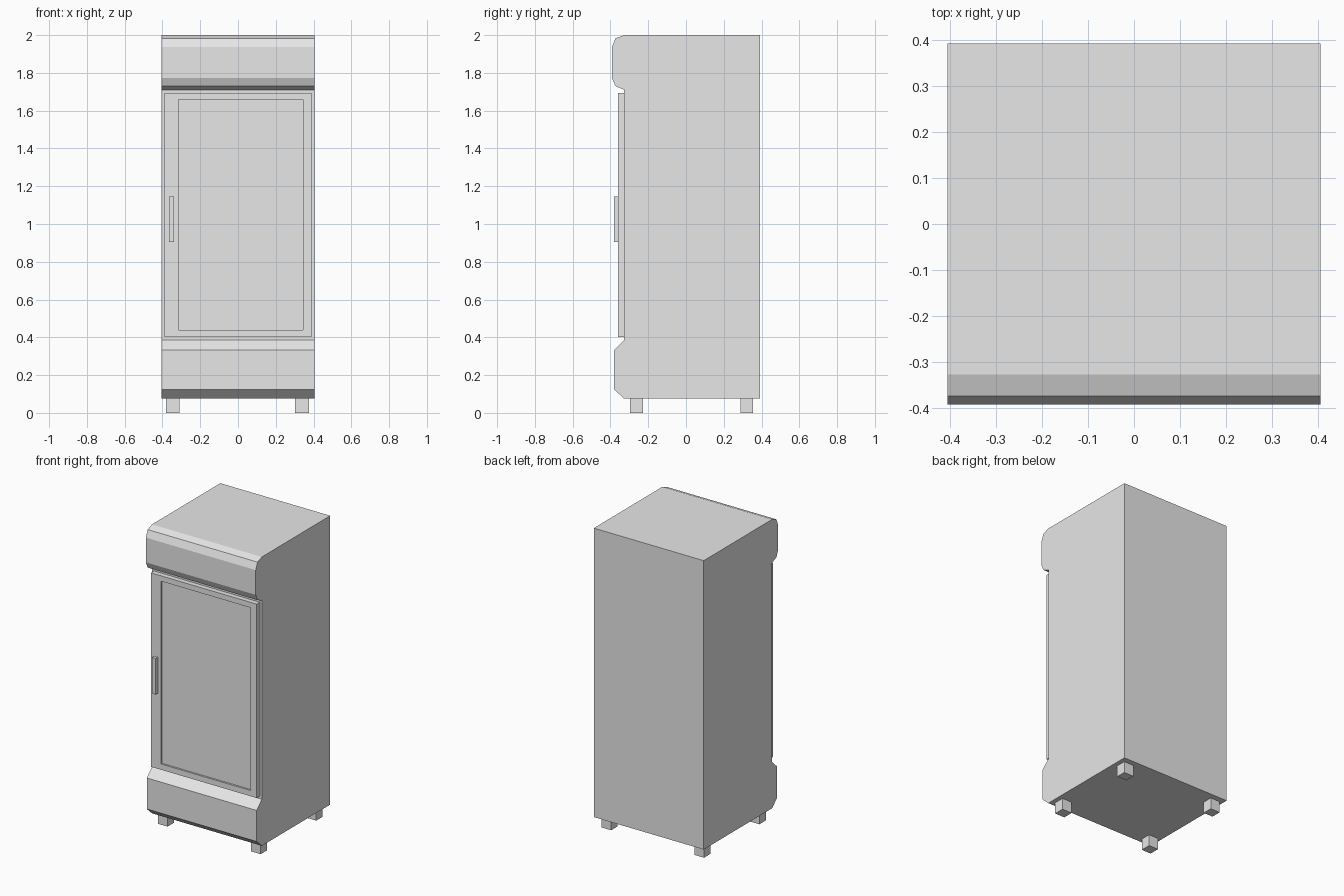
import bpy
import bmesh

cube = bpy.data.objects.get("Cube")
if cube:
    bpy.data.objects.remove(cube, do_unlink=True)

# Single light grey finish
grey = bpy.data.materials.new("light_grey")
grey.use_nodes = True
color = (0.8, 0.8, 0.8, 1)
grey.diffuse_color = color
grey.node_tree.nodes["Principled BSDF"].inputs["Base Color"].default_value = color


def add_object(name, bm):
    bmesh.ops.recalc_face_normals(bm, faces=bm.faces)
    mesh = bpy.data.meshes.new(name)
    bm.to_mesh(mesh)
    bm.free()
    mesh.materials.append(grey)
    obj = bpy.data.objects.new(name, mesh)
    bpy.context.collection.objects.link(obj)
    return obj


def box_mesh(x, y, z):
    """Box spanning the given (low, high) ranges."""
    bm = bmesh.new()
    bmesh.ops.create_cube(bm, size=1)
    for v in bm.verts:
        v.co = [r[0] if c < 0 else r[1] for c, r in zip(v.co, (x, y, z))]
    return bm


# Cabinet: side profile with rounded canopy and bulging base, extruded across x
HALF_WIDTH = 0.405
BACK, FRONT = 0.392, -0.327
profile = [(BACK, 0.075), (BACK, 2.0),
           (FRONT, 2.0), (-0.373, 1.983), (-0.392, 1.937),
           (-0.392, 1.772), (-0.373, 1.73), (FRONT, 1.71),
           (FRONT, 0.385), (-0.382, 0.332), (-0.382, 0.125), (FRONT, 0.075)]
bm = bmesh.new()
side = bm.faces.new([bm.verts.new((-HALF_WIDTH, y, z)) for y, z in profile])
extruded = bmesh.ops.extrude_face_region(bm, geom=[side], use_keep_orig=True)
bmesh.ops.translate(bm, vec=(2 * HALF_WIDTH, 0, 0),
                    verts=[g for g in extruded["geom"] if isinstance(g, bmesh.types.BMVert)])
add_object("cabinet", bm)

# Door with a shallow recessed window panel
DOOR_FRONT, RECESS = -0.36, 0.012
bm = box_mesh((-0.39, 0.39), (DOOR_FRONT, FRONT), (0.402, 1.694))
front = min(bm.faces, key=lambda f: f.calc_center_median().y)
bmesh.ops.inset_individual(bm, faces=[front], thickness=0.03)
for v in front.verts:
    v.co.x = -0.316 if v.co.x < 0 else 0.344
    v.co.z = 0.44 if v.co.z < 1 else 1.658
panel = bmesh.ops.extrude_discrete_faces(bm, faces=[front])["faces"][0]
bmesh.ops.translate(bm, vec=(0, RECESS, 0), verts=panel.verts)
add_object("door", bm)

# Handle on the opening edge
add_object("handle", box_mesh((-0.365, -0.339), (-0.382, DOOR_FRONT), (0.905, 1.145)))

# Four square feet
for x_name, x in (("right", (-0.381, -0.311)), ("left", (0.303, 0.375))):
    for y_name, y in (("front", (-0.297, -0.228)), ("back", (0.288, 0.355))):
        add_object(f"{y_name}_{x_name}_foot", box_mesh(x, y, (0, 0.075)))
